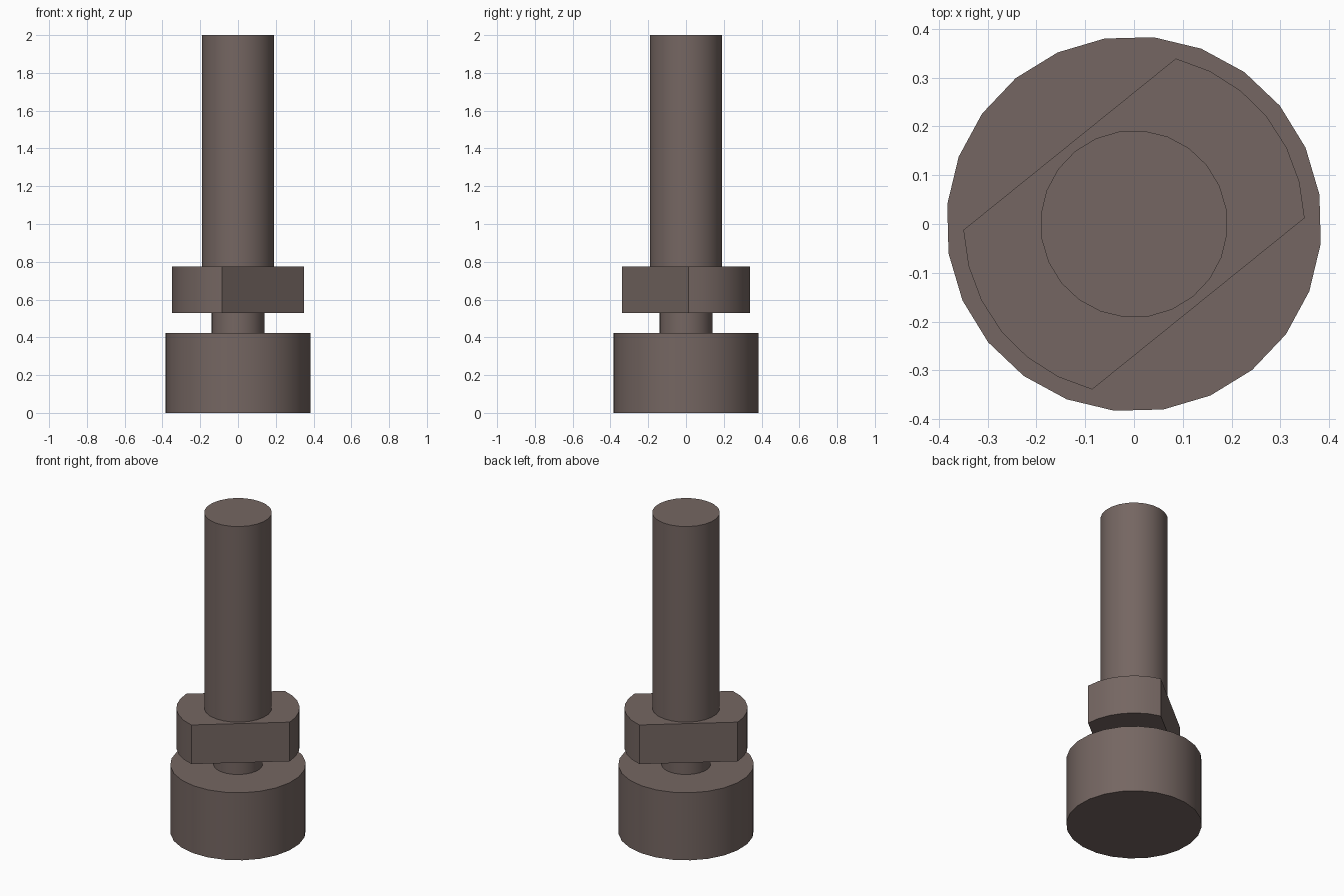
import bpy, bmesh
from math import cos, sin, radians

cube = bpy.data.objects.get("Cube")
if cube:
    bpy.data.objects.remove(cube)

metal = bpy.data.materials.new("dark warm metal")
colour = (0.178, 0.134, 0.122, 1)
metal.diffuse_color = colour
metal.use_nodes = True
metal.node_tree.nodes["Principled BSDF"].inputs["Base Color"].default_value = colour


def prism(name, radius, angles, bottom, top):
    """Extrude a polygon whose corners lie on a circle at the given angles."""
    bm = bmesh.new()
    ring = [bm.verts.new((radius * cos(radians(a)), radius * sin(radians(a)), bottom))
            for a in angles]
    base = bm.faces.new(ring)
    extruded = bmesh.ops.extrude_face_region(bm, geom=[base], use_keep_orig=True)
    bmesh.ops.translate(bm, vec=(0, 0, top - bottom),
                        verts=[v for v in extruded["geom"] if isinstance(v, bmesh.types.BMVert)])
    bmesh.ops.recalc_face_normals(bm, faces=bm.faces)
    mesh = bpy.data.meshes.new(name)
    bm.to_mesh(mesh)
    bm.free()
    mesh.materials.append(metal)
    obj = bpy.data.objects.new(name, mesh)
    bpy.context.collection.objects.link(obj)
    bpy.ops.object.select_all(action="DESELECT")
    obj.select_set(True)
    bpy.context.view_layer.objects.active = obj
    bpy.ops.object.shade_smooth_by_angle(angle=radians(30))
    return obj


# Round parts share the same 24-sided outline
round_outline = [9 + 15 * i for i in range(24)]
prism("foot", 0.385, round_outline, 0, 0.423)
prism("neck", 0.14, round_outline, 0.423, 0.53)
prism("shaft", 0.192, round_outline, 0.775, 2)

# Collar: two opposite arcs joined by two flats
arc = [2 + 12.3 * i for i in range(7)]
prism("flatted_collar", 0.35, arc + [a + 180 for a in arc], 0.53, 0.775)
